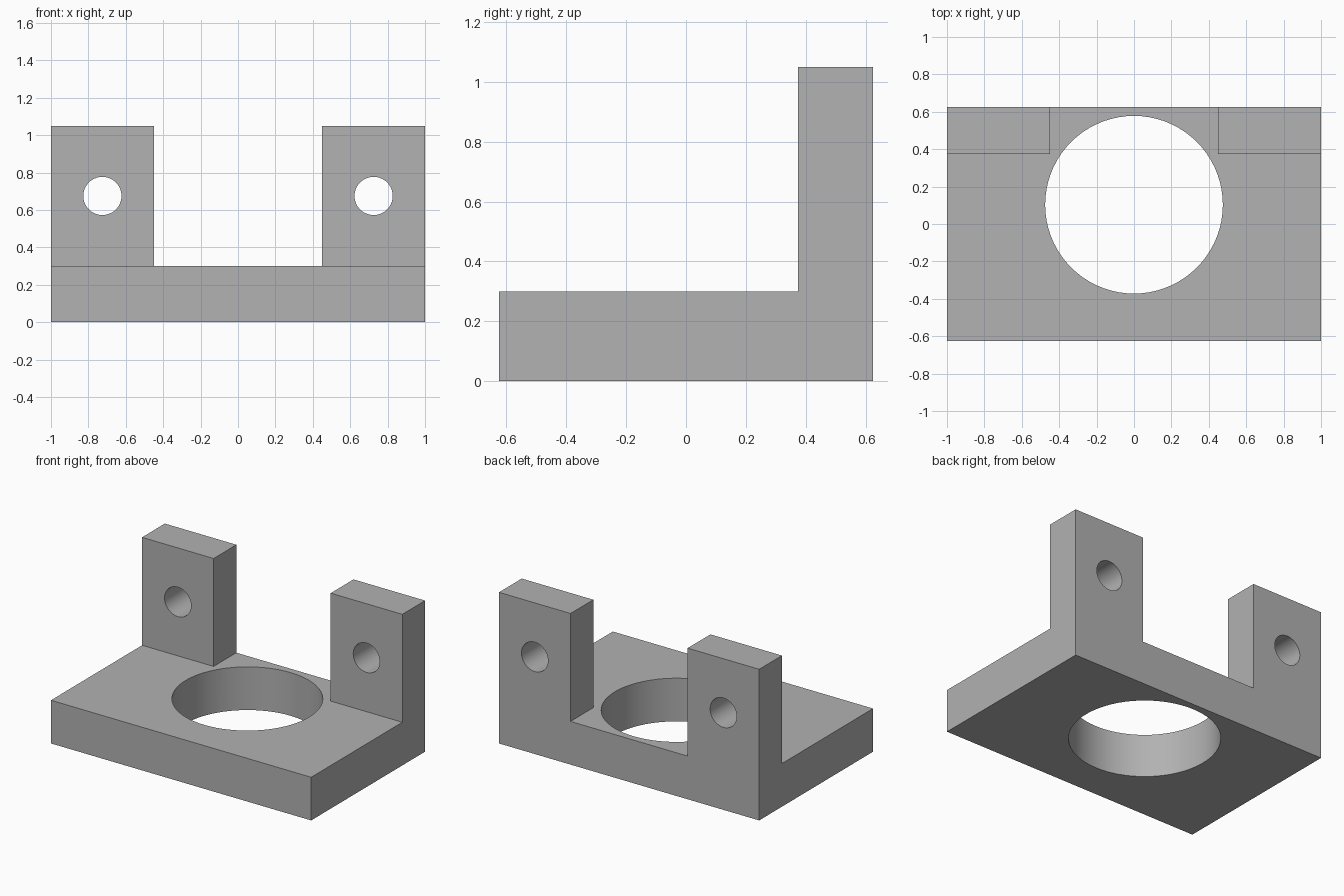
import bpy, bmesh, math

default = bpy.data.objects.get("Cube")
if default:
    bpy.data.objects.remove(default, do_unlink=True)

# Main dimensions
HALF_W, HALF_D = 1.0, 0.625
BASE_H, LUG_H = 0.3, 1.05
LUG_INNER_X, LUG_FRONT_Y = 0.45, 0.375
LUG_MID_X = (HALF_W + LUG_INNER_X) / 2
LUG_HOLE_Z = (BASE_H + LUG_H) / 2

grey = bpy.data.materials.new("plain grey")
grey.use_nodes = True
colour = (0.445, 0.445, 0.445, 1)
grey.diffuse_color = colour
grey.node_tree.nodes["Principled BSDF"].inputs["Base Color"].default_value = colour


def cut(body, cutter):
    """Subtract the active cutter from the body, then discard it."""
    cutter.hide_render = True
    mod = body.modifiers.new("cut", "BOOLEAN")
    mod.operation = "DIFFERENCE"
    mod.solver = "EXACT"
    mod.object = cutter
    bpy.ops.object.select_all(action="DESELECT")
    bpy.context.view_layer.objects.active = body
    body.select_set(True)
    bpy.ops.object.modifier_apply(modifier=mod.name)
    bpy.data.objects.remove(cutter, do_unlink=True)


def bore(body, radius, location, rotation=(0, 0, 0)):
    bpy.ops.mesh.primitive_cylinder_add(vertices=72, radius=radius, depth=3,
                                        location=location, rotation=rotation)
    cut(body, bpy.context.object)


# U-shaped front profile, extruded from front to back
right_half = [(HALF_W, 0), (HALF_W, LUG_H), (LUG_INNER_X, LUG_H), (LUG_INNER_X, BASE_H)]
profile = right_half + [(-x, z) for x, z in reversed(right_half)]
bm = bmesh.new()
face = bm.faces.new([bm.verts.new((x, -HALF_D, z)) for x, z in profile])
extruded = bmesh.ops.extrude_face_region(bm, geom=[face])["geom"]
bmesh.ops.translate(bm, vec=(0, 2 * HALF_D, 0),
                    verts=[v for v in extruded if isinstance(v, bmesh.types.BMVert)])
bmesh.ops.recalc_face_normals(bm, faces=bm.faces)
mesh = bpy.data.meshes.new("mounting_bracket")
bm.to_mesh(mesh)
bm.free()
bracket = bpy.data.objects.new("mounting_bracket", mesh)
bpy.context.collection.objects.link(bracket)
mesh.materials.append(grey)

# Clear the space above the base plate, leaving the two rear lugs
bpy.ops.mesh.primitive_cube_add(size=1, location=(0, LUG_FRONT_Y - 1, BASE_H + 1))
clearance = bpy.context.object
clearance.scale = (3, 2, 2)
cut(bracket, clearance)

# Large bore through the base and one bolt hole through each lug
bore(bracket, 0.475, (0, 0.103, 0))
for side in (-1, 1):
    bore(bracket, 0.102, (side * LUG_MID_X, 0, LUG_HOLE_Z), (math.pi / 2, 0, 0))

# A single material and smooth bore walls with sharp rims
bracket.data.materials.clear()
bracket.data.materials.append(grey)
for polygon in bracket.data.polygons:
    polygon.material_index = 0
bpy.ops.object.select_all(action="DESELECT")
bracket.select_set(True)
bpy.context.view_layer.objects.active = bracket
bpy.ops.object.shade_smooth_by_angle(angle=math.radians(30))
